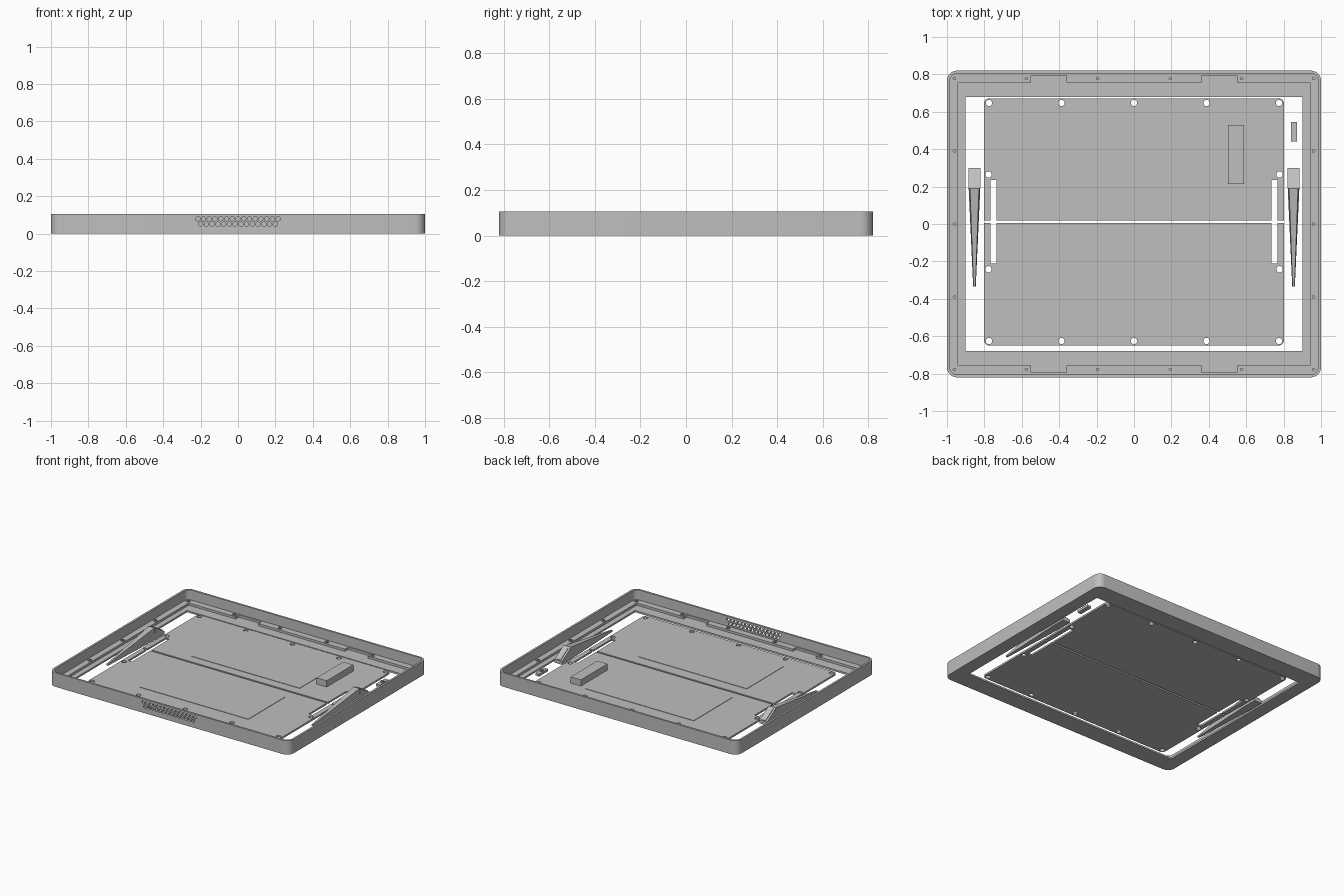
import bpy, bmesh, math
from mathutils import Matrix

if "Cube" in bpy.data.objects:
    bpy.data.objects.remove(bpy.data.objects["Cube"])

grey = bpy.data.materials.new("plain grey")
grey.diffuse_color = (0.52, 0.52, 0.52, 1)
grey.use_nodes = True
grey.node_tree.nodes["Principled BSDF"].inputs["Base Color"].default_value = grey.diffuse_color


def rect(x0, x1, y0, y1, r=0.0, seg=8):
    """Rectangle outline with optional round corners."""
    if r == 0:
        return [(x0, y0), (x1, y0), (x1, y1), (x0, y1)]
    pts = []
    for i, (cx, cy) in enumerate([(x1 - r, y1 - r), (x0 + r, y1 - r), (x0 + r, y0 + r), (x1 - r, y0 + r)]):
        for k in range(seg + 1):
            a = math.pi / 2 * (i + k / seg)
            pts.append((cx + r * math.cos(a), cy + r * math.sin(a)))
    return pts


def circle(x, y, r, n=16):
    return [(x + r * math.cos(2 * math.pi * k / n), y + r * math.sin(2 * math.pi * k / n)) for k in range(n)]


def slab(name, loops, z0, z1):
    """Flat plate from nested outlines, inner outlines become holes."""
    cu = bpy.data.curves.new(name, 'CURVE')
    cu.dimensions = '2D'
    cu.fill_mode = 'BOTH'
    cu.extrude = (z1 - z0) / 2
    for pts in loops:
        sp = cu.splines.new('POLY')
        sp.points.add(len(pts) - 1)
        for p, (x, y) in zip(sp.points, pts):
            p.co = (x, y, 0, 1)
        sp.use_cyclic_u = True
    ob = bpy.data.objects.new(name, cu)
    bpy.context.collection.objects.link(ob)
    bpy.ops.object.select_all(action='DESELECT')
    ob.select_set(True)
    bpy.context.view_layer.objects.active = ob
    bpy.ops.object.convert(target='MESH')
    ob = bpy.context.view_layer.objects.active
    bm = bmesh.new()
    bm.from_mesh(ob.data)
    bmesh.ops.remove_doubles(bm, verts=bm.verts, dist=1e-5)
    bmesh.ops.translate(bm, verts=bm.verts, vec=(0, 0, (z0 + z1) / 2))
    finish(bm, ob)
    bpy.ops.object.shade_smooth_by_angle(angle=math.radians(30))
    return ob


def finish(bm, ob):
    bmesh.ops.recalc_face_normals(bm, faces=bm.faces)
    bm.to_mesh(ob.data)
    bm.free()
    ob.data.materials.clear()
    ob.data.materials.append(grey)


def new_object(name, bm):
    ob = bpy.data.objects.new(name, bpy.data.meshes.new(name))
    bpy.context.collection.objects.link(ob)
    finish(bm, ob)
    return ob


def loft(name, sections):
    """Solid through a list of four-point sections."""
    bm = bmesh.new()
    rings = [[bm.verts.new(p) for p in s] for s in sections]
    for a, b in zip(rings, rings[1:]):
        for i in range(4):
            bm.faces.new((a[i], a[(i + 1) % 4], b[(i + 1) % 4], b[i]))
    bm.faces.new(rings[0])
    bm.faces.new(rings[-1])
    return new_object(name, bm)


# Outer wall with two rows of vent holes through the front
wall = slab("outer_wall", [rect(-1, 1, -.82, .82, .055), rect(-.985, .985, -.805, .805, .04)], 0, .105)
bm = bmesh.new()
for count, z in ((15, .079), (14, .05)):
    for i in range(count):
        m = Matrix.Translation(((i - (count - 1) / 2) * .0307, -.812, z)) @ Matrix.Rotation(math.pi / 2, 4, 'X')
        bmesh.ops.create_cone(bm, cap_ends=True, segments=12, radius1=.012, radius2=.012, depth=.06, matrix=m)
cutter = new_object("vent_cutter", bm)
cutter.hide_render = True
cutter.hide_viewport = True
mod = wall.modifiers.new("vents", 'BOOLEAN')
mod.operation = 'DIFFERENCE'
mod.solver = 'EXACT'
mod.object = cutter

# Bottom flange and the raised ledge with four notches
inner = rect(-.985, .985, -.805, .805, .04)
slab("bottom_flange", [inner, rect(-.9, .9, -.68, .68)], 0, .013)
quarter = [(.94, .757), (.55, .757), (.55, .794), (.36, .794), (.36, .757)]
edge = quarter + [(-x, y) for x, y in reversed(quarter)]
edge += [(x, -y) for x, y in reversed(edge)]
spots = [(x, y) for x in (-.96, -.575, -.195, .195, .575, .96) for y in (-.778, .778)]
spots += [(x, y) for x in (-.96, .96) for y in (-.39, 0, .39)]
slab("ledge", [inner, edge] + [circle(x, y, .007, 12) for x, y in spots], .013, .03)

# Screw bosses on the ledge
for x, y in spots:
    slab("screw_boss", [circle(x, y, .015), circle(x, y, .007, 12)], .03, .036)

# Two base plates with screw holes and side slots
holes = [-.775, -.388, 0, .388, .775]
T = .013


def base_plate(name, y_out, y_in, y_hole, y_mid, y_slot):
    s = 1 if y_out > 0 else -1
    # Outline: rounded outer corners, stepped around the open slot ends
    half = [(.735, y_in), (.735, y_slot), (.768, y_slot), (.768, y_in), (.803, y_in)]
    for k in range(7):
        a = math.pi / 2 * k / 6
        half.append((.773 + .03 * math.cos(a), y_out - s * .03 * (1 - math.sin(a))))
    outline = half + [(-x, y) for x, y in reversed(half)]
    loops = [outline] + [circle(x, y_hole, .017) for x in holes]
    loops += [circle(x, y_mid, .017) for x in (-.778, .778)]
    slab(name, loops, 0, T)


base_plate("rear_plate", .672, .02, .647, .265, .235)
base_plate("front_plate", -.65, .006, -.625, -.242, -.21)
slab("rear_panel", [rect(-.45, .45, .09, .55)], T, T + .003)
slab("front_panel", [rect(-.45, .45, -.52, -.08)], T, T + .003)
slab("raised_block", [rect(.503, .588, .215, .53)], T, .06)

# Tapered side stands, each with a sloping hook block
for side in (-1, 1):
    cx = side * .853

    def section(y, w_low, w_top, z):
        return [(cx - w_low, y, 0), (cx + w_low, y, 0), (cx + w_top, y, z), (cx - w_top, y, z)]

    loft("side_stand", [section(-.335, .007, .005, .012), section(.19, .031, .024, .088)])
    loft("hook_block", [section(.19, .031, .031, .09), section(.3, .031, .031, .025)])
    # Thin sloping plate on the hook
    loft("hook_plate", [[(cx - .017, y, z), (cx + .017, y, z), (cx + .017, y, z + .007), (cx - .017, y, z + .007)]
                        for y, z in ((.2, .083), (.298, .025))])

# Small latch
slab("latch", [rect(.84, .872, .44, .545)], 0, .018)
slab("latch_button", [rect(.845, .867, .482, .504), rect(.851, .861, .488, .498)], .018, .026)
